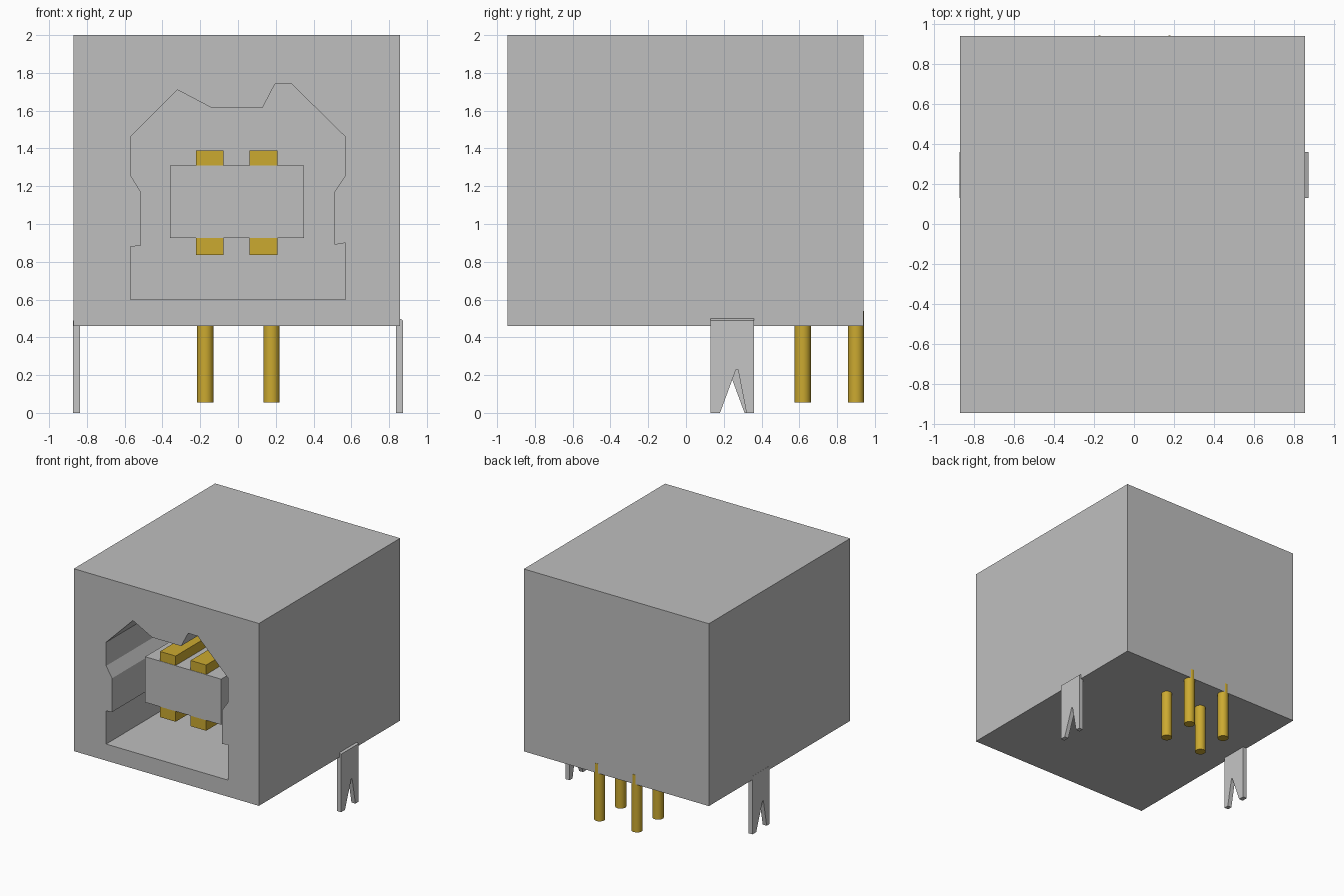
import bpy, bmesh, math
from mathutils import Vector

if "Cube" in bpy.data.objects:
    bpy.data.objects.remove(bpy.data.objects["Cube"], do_unlink=True)


def material(name, rgb):
    m = bpy.data.materials.new(name)
    m.use_nodes = True
    m.diffuse_color = (*rgb, 1)
    m.node_tree.nodes["Principled BSDF"].inputs["Base Color"].default_value = (*rgb, 1)
    return m


GREY = material("grey housing", (0.52, 0.52, 0.52))
STEEL = material("light steel", (0.56, 0.56, 0.56))
GOLD = material("gold", (0.60, 0.40, 0.03))


def add_object(name, bm, mat):
    bmesh.ops.recalc_face_normals(bm, faces=bm.faces)
    mesh = bpy.data.meshes.new(name)
    bm.to_mesh(mesh)
    bm.free()
    mesh.materials.append(mat)
    ob = bpy.data.objects.new(name, mesh)
    bpy.context.collection.objects.link(ob)
    return ob


def prism(name, points, offset, mat):
    """Extrude a closed outline of 3D points by an offset."""
    bm = bmesh.new()
    face = bm.faces.new([bm.verts.new(p) for p in points])
    ext = bmesh.ops.extrude_face_region(bm, geom=[face], use_keep_orig=True)
    moved = [g for g in ext["geom"] if isinstance(g, bmesh.types.BMVert)]
    bmesh.ops.translate(bm, verts=moved, vec=Vector(offset))
    return add_object(name, bm, mat)


def box(name, x0, x1, y0, y1, z0, z1, mat):
    outline = [(x0, y0, z0), (x1, y0, z0), (x1, y0, z1), (x0, y0, z1)]
    return prism(name, outline, (0, y1 - y0, 0), mat)


# Housing with a keyed socket opening
housing = box("housing", -0.872, 0.857, -0.945, 0.94, 0.46, 2.0, GREY)
opening = [(-0.57, 0.60), (0.57, 0.60), (0.57, 0.90), (0.51, 0.89), (0.51, 1.17),
           (0.57, 1.26), (0.57, 1.46), (0.285, 1.74), (0.195, 1.74), (0.13, 1.615),
           (-0.14, 1.615), (-0.32, 1.71), (-0.57, 1.46), (-0.57, 1.26),
           (-0.515, 1.17), (-0.515, 0.885), (-0.57, 0.88)]
BACK = 0.45
cutter = prism("socket_cutter", [(x, -1.1, z) for x, z in opening], (0, BACK + 1.1, 0), GREY)
cutter.hide_render = True
cut = housing.modifiers.new("socket", "BOOLEAN")
cut.operation = "DIFFERENCE"
cut.solver = "EXACT"
cut.object = cutter
bpy.context.view_layer.objects.active = housing
bpy.ops.object.modifier_apply(modifier=cut.name)
bpy.data.objects.remove(cutter, do_unlink=True)

# Tongue inside the socket with contacts above and below
box("tongue", -0.36, 0.35, -0.725, BACK + 0.02, 0.925, 1.31, GREY)
for side, x in (("right", -0.15), ("left", 0.135)):
    for level, z0, z1 in (("upper", 1.29, 1.39), ("lower", 0.835, 0.945)):
        box(f"{level}_contact_{side}", x - 0.073, x + 0.073, -0.722, BACK + 0.02, z0, z1, GOLD)

# Four round solder pins
for side, x in (("right", -0.173), ("left", 0.177)):
    for row, y in (("front", 0.618), ("rear", 0.90)):
        bm = bmesh.new()
        bmesh.ops.create_cone(bm, cap_ends=True, segments=24, radius1=0.043,
                              radius2=0.043, depth=0.485)
        bmesh.ops.translate(bm, verts=bm.verts, vec=(x, y, 0.055 + 0.485 / 2))
        pin = add_object(f"{row}_pin_{side}", bm, GOLD)
        bpy.ops.object.select_all(action="DESELECT")
        pin.select_set(True)
        bpy.context.view_layer.objects.active = pin
        bpy.ops.object.shade_smooth_by_angle(angle=math.radians(40))

# Forked mounting legs, one turned half way round from the other
fork = [(0.13, 0), (0.18, 0), (0.265, 0.23), (0.275, 0.23), (0.32, 0), (0.36, 0),
        (0.36, 0.51), (0.13, 0.51)]
for side, s in (("left", 1), ("right", -1)):
    outline = [(s * 0.836, 0.245 + s * (y - 0.245), z) for y, z in fork]
    leg = prism(f"mounting_leg_{side}", outline, (s * 0.037, 0, 0), STEEL)
    # Sloped outer top edge
    for v in leg.data.vertices:
        if v.co.z > 0.5 and abs(v.co.x) > 0.85:
            v.co.z = 0.49
